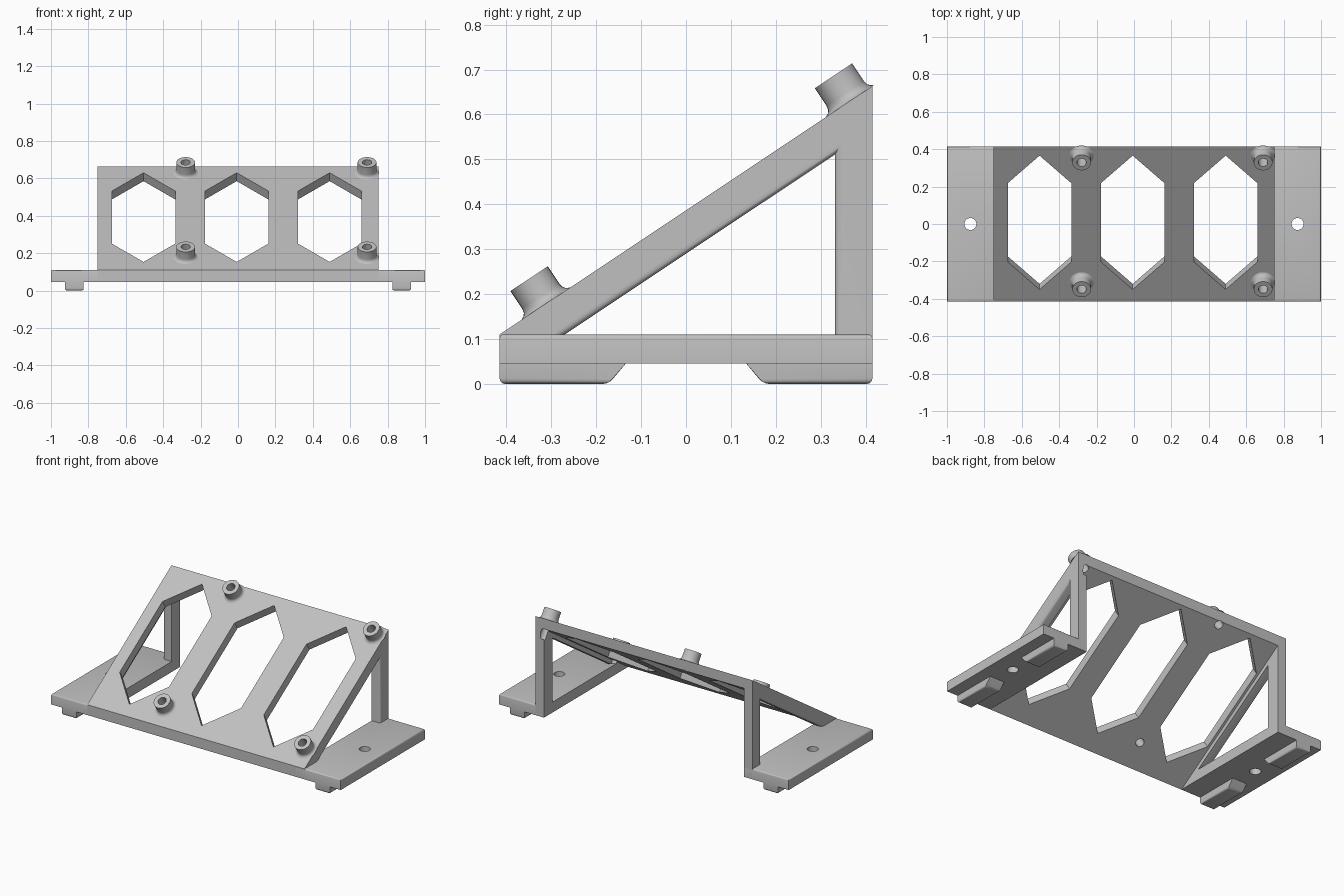
import bpy, bmesh, math
from mathutils import Matrix, Vector

cube = bpy.data.objects.get("Cube")
if cube:
    bpy.data.objects.remove(cube, do_unlink=True)

gray = bpy.data.materials.new("light gray")
gray.use_nodes = True
COLOR = (0.53, 0.53, 0.53, 1)
gray.diffuse_color = COLOR
gray.node_tree.nodes["Principled BSDF"].inputs["Base Color"].default_value = COLOR

DEPTH, BASE, TOP, PEAK = 0.415, 0.045, 0.11, 0.663   # half depth and heights
OUT, IN = 0.75, 0.69                                 # side frame faces
slope = math.atan2(PEAK - TOP, 2 * DEPTH)
# Local frame of the panel: x across, y up the slope, z out of its top face
TILT = Matrix.Translation((0, -DEPTH, TOP)) @ Matrix.Rotation(slope, 4, 'X')


def finish(name, bm):
    bmesh.ops.recalc_face_normals(bm, faces=bm.faces[:])
    mesh = bpy.data.meshes.new(name)
    bm.to_mesh(mesh)
    bm.free()
    mesh.materials.append(gray)
    ob = bpy.data.objects.new(name, mesh)
    bpy.context.collection.objects.link(ob)
    return ob


def extrude(points, step):
    """Closed solid from a flat outline pushed along a vector."""
    bm = bmesh.new()
    face = bm.faces.new([bm.verts.new(p) for p in points])
    new = bmesh.ops.extrude_face_region(bm, geom=[face], use_keep_orig=True)
    bmesh.ops.translate(bm, vec=step, verts=[v for v in new["geom"] if isinstance(v, bmesh.types.BMVert)])
    return bm


def side_prism(profile, x0, x1):
    return extrude([(x0, y, z) for y, z in profile], (x1 - x0, 0, 0))


def round_edges(bm, rule, width):
    edges = [e for e in bm.edges if rule(*[v.co for v in e.verts])]
    bmesh.ops.bevel(bm, geom=edges, offset=width, segments=3, profile=0.5, affect='EDGES')


def cylinder_cutter(matrix, radius, height):
    bm = bmesh.new()
    bmesh.ops.create_cone(bm, cap_ends=True, segments=32, radius1=radius, radius2=radius,
                          depth=height, matrix=matrix)
    return finish("hole_cutter", bm)


def activate(ob):
    bpy.ops.object.select_all(action='DESELECT')
    ob.select_set(True)
    bpy.context.view_layer.objects.active = ob


def cut(ob, cutters):
    activate(ob)
    for c in cutters:
        mod = ob.modifiers.new("cut", 'BOOLEAN')
        mod.operation, mod.solver, mod.object = 'DIFFERENCE', 'EXACT', c
        bpy.ops.object.modifier_apply(modifier=mod.name)


def smooth(ob):
    activate(ob)
    bpy.ops.object.shade_smooth_by_angle(angle=math.radians(35))


# Hexagonal windows and screw holes for the sloping panel
hexes = []
for x in (-0.505, -0.007, 0.49):
    outline = [(0.17, -0.253), (0.17, 0.253), (0, 0.43), (-0.17, 0.253), (-0.17, -0.253), (0, -0.43)]
    bm = extrude([TILT @ Vector((x + a, 0.508 + b, -0.2)) for a, b in outline],
                 TILT.to_3x3() @ Vector((0, 0, 0.3)))
    hexes.append(finish("window_cutter", bm))

spots = [(x, u) for x in (-0.28, 0.69) for u in (0.1235, 0.938)]
holes = [cylinder_cutter(TILT @ Matrix.Translation((x, u, -0.04)), 0.025, 0.14) for x, u in spots]

# Sloping panel
panel = finish("sloping_panel", side_prism(
    [(-DEPTH, BASE), (-DEPTH, TOP), (DEPTH, PEAK), (DEPTH, PEAK - TOP + BASE)], -OUT, OUT))
cut(panel, hexes + holes)
smooth(panel)

# Screw bosses: turned sleeves with a flared foot
SLEEVE = [(0.025, 0), (0.065, 0), (0.057, 0.004), (0.052, 0.01), (0.05, 0.02), (0.05, 0.067), (0.025, 0.067)]
for i, (x, u) in enumerate(spots):
    bm = bmesh.new()
    ring = [bm.verts.new((r, 0, h)) for r, h in SLEEVE]
    edges = [bm.edges.new((a, b)) for a, b in zip(ring, ring[1:] + ring[:1])]
    bmesh.ops.spin(bm, geom=ring + edges, cent=(0, 0, 0), axis=(0, 0, 1),
                   angle=math.tau, steps=32, use_merge=True)
    bmesh.ops.remove_doubles(bm, verts=bm.verts[:], dist=0.0001)
    bm.transform(TILT @ Matrix.Translation((x, u, 0)))
    smooth(finish(f"screw_boss_{i + 1}", bm))

# Side frames, feet and rails on both sides
OUTER = [(-DEPTH, 0.06), (DEPTH, 0.06), (DEPTH, 0.61)]
HOLE = [(-0.285, 0.1), (0.332, 0.1), (0.332, 0.511)]
WIDE = [(-0.313, 0.1), (0.347, 0.1), (0.347, 0.538)]
for side, s in (("left", 1), ("right", -1)):
    # Triangular frame, with the opening rounded towards the outside
    loops = [(OUT, OUTER)]
    for k in range(5):
        t = k * math.pi / 8
        mix = 1 - math.sin(t)
        loops.append((OUT - 0.015 * (1 - math.cos(t)),
                      [(a + (c - a) * mix, b + (d - b) * mix) for (a, b), (c, d) in zip(HOLE, WIDE)]))
    loops += [(IN, HOLE), (IN, OUTER)]
    bm = bmesh.new()
    rows = [[bm.verts.new((s * x, y, z)) for y, z in pts] for x, pts in loops]
    for a, b in zip(rows, rows[1:] + rows[:1]):
        for j in range(3):
            k = (j + 1) % 3
            bm.faces.new((a[j], a[k], b[k], b[j]))
    frame = finish(f"{side}_side_frame", bm)
    if s > 0:
        cut(frame, holes[2:])
    smooth(frame)

    # Foot plate with a screw hole
    box = [(-DEPTH, BASE), (DEPTH, BASE), (DEPTH, TOP), (-DEPTH, TOP)]
    bm = side_prism(box, s * IN, s)
    round_edges(bm, lambda a, b: min(a.z, b.z) > TOP - 0.001 and max(abs(a.x), abs(b.x)) > 0.99, 0.008)
    foot = finish(f"{side}_foot_plate", bm)
    drill = cylinder_cutter(Matrix.Translation((s * 0.875, 0, 0.08)), 0.032, 0.2)
    cut(foot, [drill])
    bpy.data.objects.remove(drill, do_unlink=True)
    smooth(foot)

    # Locating rails under the foot
    for end, e in (("front", -1), ("back", 1)):
        shape = [(DEPTH, 0), (DEPTH, BASE + 0.005), (0.13, BASE + 0.005), (0.172, 0)]
        bm = side_prism([(e * y, z) for y, z in shape], s * 0.825, s * 0.925)
        round_edges(bm, lambda a, b: max(a.z, b.z) < 0.001, 0.012)
        smooth(finish(f"{side}_{end}_rail", bm))

for ob in hexes + holes:
    bpy.data.objects.remove(ob, do_unlink=True)
